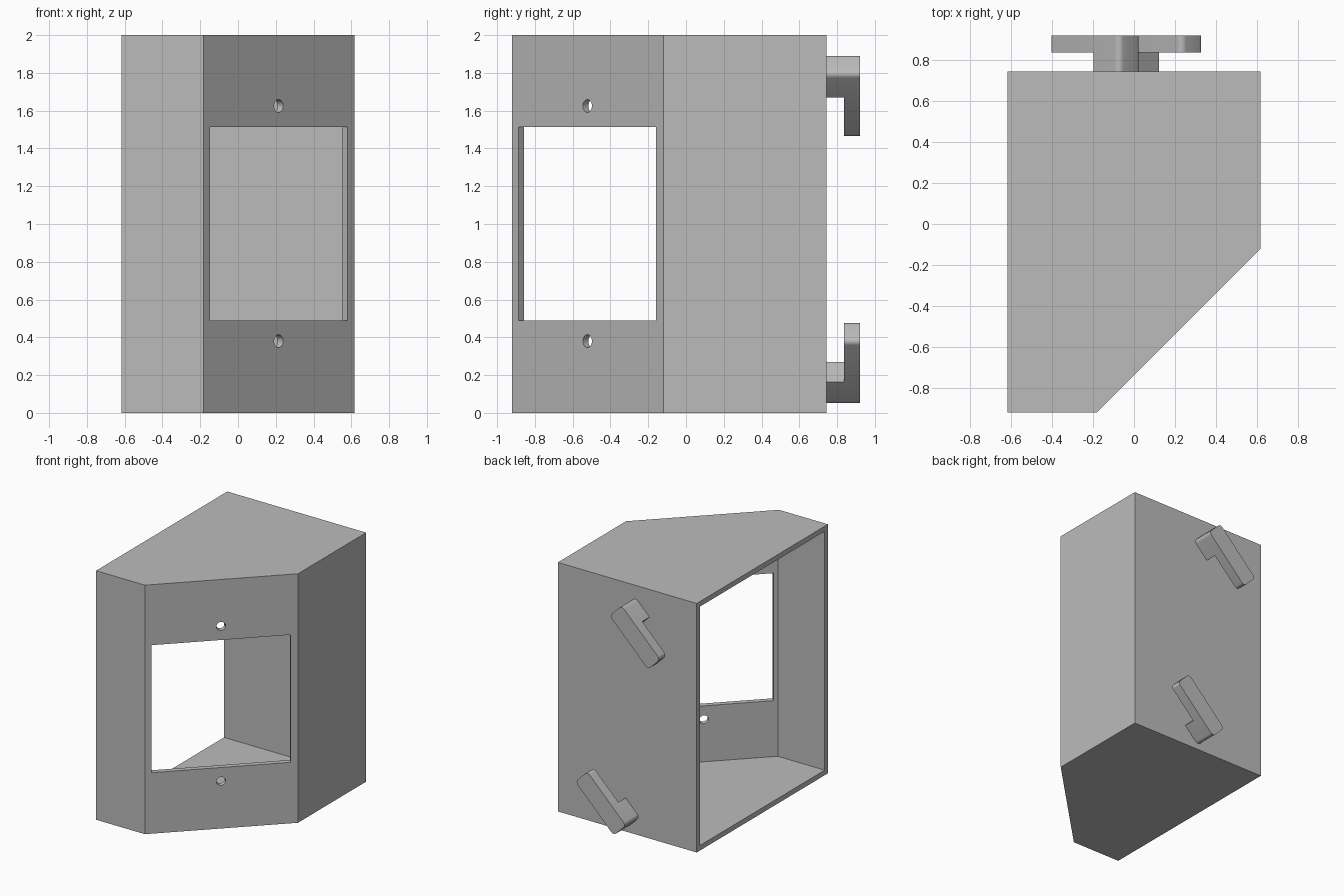
import bpy, bmesh, math
from mathutils import Vector, Matrix

cube = bpy.data.objects.get("Cube")
if cube:
    bpy.data.objects.remove(cube, do_unlink=True)

grey = bpy.data.materials.new("plain grey")
grey.use_nodes = True
grey.diffuse_color = (0.5, 0.5, 0.5, 1)
grey.node_tree.nodes["Principled BSDF"].inputs["Base Color"].default_value = (0.5, 0.5, 0.5, 1)

WALL = 0.041
HEIGHT = 2.0
HALF_X = 0.617
FRONT, BACK = -0.92, 0.745
SLOPE = 0.737            # x - y along the slanted face
FACE_MID = Vector((0.215, -0.522, 0))


def prism(name, points, direction, bevel=None):
    """Extrude a closed outline; bevel = (edge test, radius) rounds chosen edges."""
    bm = bmesh.new()
    face = bm.faces.new([bm.verts.new(p) for p in points])
    ext = bmesh.ops.extrude_face_region(bm, geom=[face])["geom"]
    moved = [g for g in ext if isinstance(g, bmesh.types.BMVert)]
    bmesh.ops.translate(bm, vec=direction, verts=moved)
    if bevel:
        edges = [e for e in bm.edges if bevel[0](e)]
        bmesh.ops.bevel(bm, geom=edges, offset=bevel[1], segments=6,
                        profile=0.5, affect='EDGES')
    bmesh.ops.recalc_face_normals(bm, faces=bm.faces)
    mesh = bpy.data.meshes.new(name)
    bm.to_mesh(mesh)
    bm.free()
    mesh.materials.append(grey)
    obj = bpy.data.objects.new(name, mesh)
    bpy.context.collection.objects.link(obj)
    return obj


def smooth(obj):
    bpy.ops.object.select_all(action='DESELECT')
    obj.select_set(True)
    bpy.context.view_layer.objects.active = obj
    bpy.ops.object.shade_smooth_by_angle(angle=math.radians(30))


def cut(obj, cutter):
    bpy.context.view_layer.objects.active = obj
    mod = obj.modifiers.new("cut", 'BOOLEAN')
    mod.operation = 'DIFFERENCE'
    mod.solver = 'EXACT'
    mod.object = cutter
    bpy.ops.object.modifier_apply(modifier=mod.name)
    bpy.data.objects.remove(cutter, do_unlink=True)


def footprint(inset, open_x, z):
    """Five-sided plan with one slanted corner."""
    x, front, back = HALF_X - inset, FRONT + inset, BACK - inset
    s = SLOPE - inset * math.sqrt(2)
    plan = [(open_x, back), (x, back), (x, x - s), (front + s, front), (open_x, front)]
    return [(px, py, z) for px, py in plan]


# Housing: thin shell, open on one side
housing = prism("housing", footprint(0, -HALF_X, 0), (0, 0, HEIGHT))
cut(housing, prism("cavity_cutter", footprint(WALL, -HALF_X - 0.1, WALL),
                   (0, 0, HEIGHT - 2 * WALL)))

# Window and screw holes through the slanted face
along = Vector((1, 1, 0)).normalized()
inward = Vector((-1, 1, 0)).normalized()
up = Vector((0, 0, 1))


def face_cutter(name, z, offsets):
    start = FACE_MID + up * z - inward * 0.1
    return prism(name, [start + along * a + up * b for a, b in offsets], inward * 0.2)


w, h = 0.515, 0.512
cut(housing, face_cutter("window_cutter", 1.002, [(-w, -h), (w, -h), (w, h), (-w, h)]))
circle = [(0.034 * math.cos(i * math.tau / 32), 0.034 * math.sin(i * math.tau / 32))
          for i in range(32)]
for z in (0.38, 1.625):
    cut(housing, face_cutter("hole_cutter", z, circle))
smooth(housing)

# Hooks: L-shaped bars set diagonally on the back, with rounded ends
LENGTH, WIDTH, STEM = 0.482, 0.152, 0.175
half = LENGTH / 2
profile = [(-half, 0.837), (-half, 0.92), (half, 0.92), (half, BACK - 0.01),
           (half - STEM, BACK - 0.01), (half - STEM, 0.837)]


def end_edge(e):
    a, b = (v.co for v in e.verts)
    return (abs(a.y - b.y) > 0.01 and abs(a.x - b.x) < 1e-4
            and abs(abs(a.x) - half) < 1e-4)


for name, x, z, angle in (("upper_hook", -0.19, 1.678, -45),
                          ("lower_hook", 0.115, 0.263, 135)):
    hook = prism(name, [(u, y, -WIDTH / 2) for u, y in profile], (0, 0, WIDTH),
                 (end_edge, 0.03))
    hook.data.transform(Matrix.Translation((x, 0, z))
                        @ Matrix.Rotation(math.radians(angle), 4, 'Y'))
    smooth(hook)
